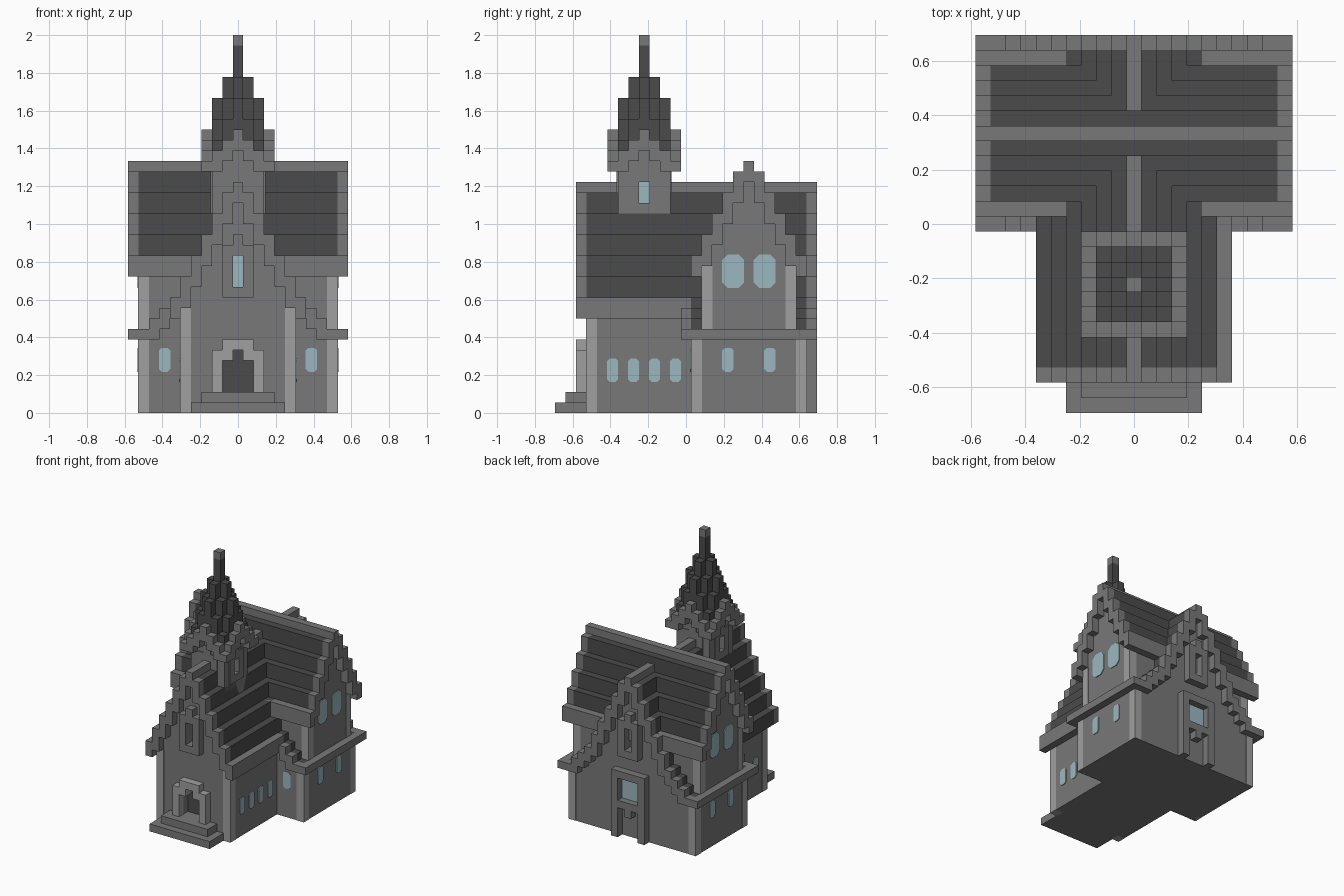
import bpy, bmesh
from math import radians
from mathutils import Matrix, Vector

U = 1 / 18          # one block
FRONT, BACK, LEFT, RIGHT = 180, 0, -90, 90   # directions a face looks towards

cube = bpy.data.objects.get("Cube")
if cube:
    bpy.data.objects.remove(cube, do_unlink=True)


def material(name, *rgb):
    m = bpy.data.materials.new(name)
    m.use_nodes = True
    m.diffuse_color = (*rgb, 1)
    m.node_tree.nodes["Principled BSDF"].inputs["Base Color"].default_value = (*rgb, 1)
    return m


STONE = material("grey stone", 0.19, 0.19, 0.19)
SLATE = material("dark slate", 0.07, 0.07, 0.07)
PALE = material("pale stone", 0.35, 0.35, 0.35)
GLASS = material("blue glass", 0.33, 0.48, 0.52)


def prism(name, outline, d0, d1, mat=STONE, angle=BACK, at=(0, 0), trim=None):
    """Extrude an upright outline (u, z) from depth d0 to d1 and turn it."""
    points = [p for i, p in enumerate(outline) if p != outline[i - 1]]
    bm = bmesh.new()
    rings = [[bm.verts.new((u, d, z)) for u, z in points] for d in (d0, d1)]
    bm.faces.new(rings[0])
    bm.faces.new(rings[1][::-1])
    for i in range(len(points)):
        j = (i + 1) % len(points)
        bm.faces.new((rings[0][i], rings[1][i], rings[1][j], rings[0][j]))
    bmesh.ops.recalc_face_normals(bm, faces=bm.faces)
    if trim:   # stone trim chosen by position
        for f in bm.faces:
            c = f.calc_center_median()
            f.material_index = int(trim(c.x, c.z))
    bm.transform(Matrix.Scale(U, 4) @ Matrix.Translation(Vector((*at, 0)))
                 @ Matrix.Rotation(radians(angle), 4, "Z"))
    me = bpy.data.meshes.new(name)
    bm.to_mesh(me)
    bm.free()
    me.materials.append(mat)
    if trim:
        me.materials.append(STONE)
    ob = bpy.data.objects.new(name, me)
    bpy.context.scene.collection.objects.link(ob)
    return ob


def rect(u0, u1, z0, z1):
    return [(u0, z0), (u1, z0), (u1, z1), (u0, z1)]


def mirrored(side):
    return side + [(-u, z) for u, z in reversed(side)]


def stairs(steps, level):
    """Right-hand staircase following one height of each step."""
    side = []
    for s in steps:
        side += [(s[0], side[-1][1] if side else s[1]), (s[0], s[level])]
    return side


def arch(steps):
    """Stepped band: steps are (half width, bottom, top), outermost first."""
    inner = stairs(steps, 1)[2:]
    inner = [(steps[1][0], steps[0][1])] + inner
    return mirrored(stairs(steps, 2)) + mirrored(inner)[::-1]


def solid(steps, base):
    """Filled gable wall below a stepped roof."""
    side = [(steps[0][0], base), (steps[0][0], steps[0][1])]
    for s in steps[1:]:
        side += [(s[0], side[-1][1]), (s[0], s[1])]
    return mirrored(side)


def pane(name, u, z0, z1, half, depth, angle, at=(0, 0)):
    c = half * 0.5
    pts = [(u - half + c, z0), (u + half - c, z0), (u + half, z0 + c), (u + half, z1 - c),
           (u + half - c, z1), (u - half + c, z1), (u - half, z1 - c), (u - half, z0 + c)]
    prism(name, pts, depth, depth + 0.1, GLASS, angle, at)


def cut(ob, outline, d0, d1, angle, at=(0, 0)):
    tool = prism("cutter", outline, d0, d1, STONE, angle, at)
    tool.hide_render = True
    mod = ob.modifiers.new("opening", "BOOLEAN")
    mod.operation, mod.solver, mod.object = "DIFFERENCE", "EXACT", tool
    bpy.context.view_layer.objects.active = ob
    bpy.ops.object.modifier_apply(modifier=mod.name)
    bpy.data.objects.remove(tool, do_unlink=True)


def slit_window(name, wall, z0, z1, depth, proud, angle, at=(0, 0)):
    """Recessed narrow window with a stepped stone surround."""
    cut(wall, rect(-.5, .5, z0, z1), depth - 1, depth + .5, angle, at)
    prism(name + "_glass", rect(-.5, .5, z0, z1), depth - 1, depth - .9, GLASS, angle, at)
    prism(name + "_frame", arch([(1.5, z0 - 1, z1 + 1), (.5, z1, z1 + 2)]),
          depth, depth + proud, STONE, angle, at)
    prism(name + "_sill", rect(-.5, .5, z0 - 1, z0), depth, depth + proud, STONE, angle, at)


# Stepped roof outlines
upper = [(5.5 - i, 10 + 2 * i, 13 + 2 * i) for i in range(5)] + [(.5, 20, 22)]
nave = [(6.5, 9, 11)] + upper
hall = [(10.5, 7, 8), (9.5, 7, 8), (8.5, 7, 9), (7.5, 8, 10)] + nave
dormer = [(5.5, 13, 15)] + [(h, a + 2, b + 2) for h, a, b in upper[1:]]

# Nave and rear hall walls
nave_wall = prism("nave_wall", solid(nave[1:], 0), -9.5, .5)
hall_wall = prism("hall_wall", solid(hall[1:], 0), .5, 11.5)

# Main roofs, eaves and gable edges
prism("nave_roof", arch(nave), -9.5, .5, SLATE,
      trim=lambda u, z: z > 21 or (u > 5.5 and z <= 11))
prism("hall_roof", arch(hall), .5, 11.5, SLATE,
      trim=lambda u, z: z > 21 or abs(u) > 9.5)
prism("front_gable_edge", arch(nave), -10.5, -9.5)
prism("back_gable_edge", arch(hall), 11.5, 12.5)
aisle = stairs(hall[:4], 2) + [(6.5, 10), (6.5, 8), (7.5, 8), (7.5, 7), (10.5, 7)]
for s in (-1, 1):
    prism("aisle_gable_edge", [(s * u, z) for u, z in aisle], -.5, .5)

# Cross dormer through the hall
CROSS = (0, 6)
prism("dormer_wall", solid(dormer[1:], 7), -9.5, 9.5, STONE, LEFT, CROSS)
prism("dormer_roof", arch(dormer), -9.5, 9.5, SLATE, LEFT, CROSS,
      trim=lambda u, z: z > 23 or (abs(u) > 4.5 and z <= 15))
for angle in (LEFT, RIGHT):
    prism("dormer_gable_edge", arch(dormer), 9.5, 10.5, STONE, angle, CROSS)
    for u in (-2.5 + 1, 1.5):
        pane("dormer_window", u, 11.9, 15.1, 1.05, 9.5, angle, CROSS)
    for u in (-2, 2):
        pane("hall_side_window", u, 3.9, 6.2, .55, 9.5, angle, CROSS)
    for u in (-3, -1, 1, 3):
        pane("nave_window", u, 2.95, 5.2, .53, 5.5, angle, (0, -4))
for u in (-7, 7):
    pane("hall_front_window", u, 3.9, 6.2, .55, -.5, FRONT)

# Pale corner posts, just proud of the walls
e = .04


def post(name, x, y, z0, z1):
    prism(name, rect(x - .5 - e, x + .5 + e, z0, z1), y - .5 - e, y + .5 + e, PALE)


for s in (-1, 1):
    post("nave_corner", s * 5, -9, 0, 10)
    for y in (1, 11):
        post("hall_corner", s * 9, y, 0, 7)
    for y in (2, 10):
        post("dormer_corner", s * 9, y, 8, 14)

# Front entrance
prism("lower_step", rect(-4.5, 4.5, 0, 1), -12.5, -9.5)
prism("upper_step", rect(-3.5, 3.5, 1, 2), -11.5, -9.5)
prism("portal", arch([(2.5, 2, 6), (1.5, 5, 7), (.5, 6, 7)]), -10.5, -9.5, PALE)
opening = mirrored([(1.5, 2), (1.5, 5), (.5, 5), (.5, 6)])
cut(nave_wall, opening, 8.5, 10, FRONT)
prism("door", opening, 8.5, 8.6, SLATE, FRONT)

# Gable windows
slit_window("front_gable_window", nave_wall, 12, 15, 9.5, 1, FRONT)
slit_window("back_gable_window", hall_wall, 12, 15, 11.5, 1, BACK)

# Rear bay with window, sill and bracket
prism("rear_frame", arch([(2.5, 0, 9), (1.5, 8, 9)]), 11.5, 12.5)
prism("rear_sill", rect(-1.5, 1.5, 4, 5), 11.5, 12.5)
prism("rear_bracket", rect(-.5, .5, 3, 4), 11.5, 12.5)
prism("rear_glass", rect(-1.5, 1.5, 5, 8), 11.5, 11.6, GLASS)

# Bell tower with a small gable on each side
TOWER = (0, -4)
tower_wall = prism("tower_wall", rect(-2.5, 2.5, 12, 25), -2.5, 2.5, STONE, BACK, TOWER)
for angle in (FRONT, BACK, LEFT, RIGHT):
    slit_window("tower_window", tower_wall, 20, 22, 2.5, .12, angle, TOWER)
    prism("tower_gable", arch([(3.5, 23, 24), (2.5, 23, 25), (1.5, 24, 26), (.5, 25, 27)]),
          2.5, 3.5, STONE, angle, TOWER)

# Stepped spire, highest along its axes
heights = {0: (35,), 1: (32, 30), 2: (30, 28, 26)}
for i in range(-2, 3):
    for j in range(-2, 3):
        far, near = max(abs(i), abs(j)), min(abs(i), abs(j))
        prism("spire_block", rect(i - .5, i + .5, 25, heights[far][near]),
              j - .5, j + .5, SLATE, BACK, TOWER)
prism("spire_tip", rect(-.5, .5, 35, 36), -.5, .5, STONE, BACK, TOWER)
